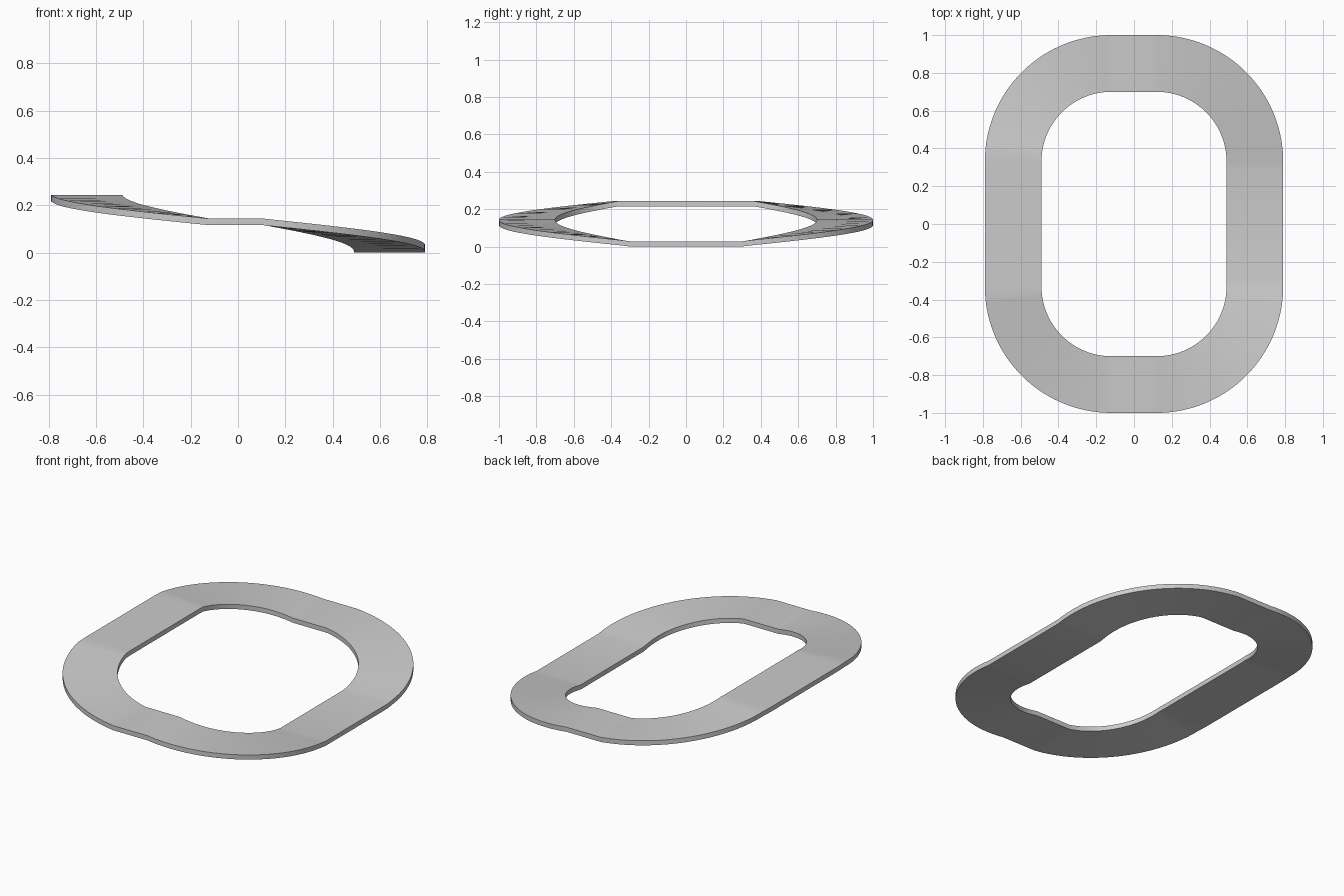
import bpy, bmesh
from math import sin, cos, pi, radians

if "Cube" in bpy.data.objects:
    bpy.data.objects.remove(bpy.data.objects["Cube"])

CX, CY = 0.12, 0.33          # corner arc centres
R_IN, R_OUT, THICK = 0.37, 0.67, 0.028
Z_LOW, Z_MID, Z_HIGH = 0.0, 0.117, 0.215
N = 32                       # steps per corner
R_MID = (R_IN + R_OUT) / 2


def station(cx, cy, a, z):
    # one cross-section of the band: arc centre, outward angle, height
    return (cx, cy, a, z)


# back half of the loop, from right side to left side
half = [station(CX, 0.295, 0, Z_LOW)]
pre, arc, post = CY - 0.295, R_MID * pi / 2, CX - 0.10
total = pre + arc + post
for i in range(N + 1):       # right corner, rising to the middle
    t = i / N
    half.append(station(CX, CY, t * pi / 2, Z_LOW + (Z_MID - Z_LOW) * (pre + t * arc) / total))
half.append(station(0.10, CY, pi / 2, Z_MID))
half.append(station(-CX, CY, pi / 2, Z_MID))
start, end = radians(91), radians(174.5)
for i in range(N + 1):       # left corner, rising to the top
    t = i / N
    half.append(station(-CX, CY, start + t * (end - start), Z_MID + (Z_HIGH - Z_MID) * t))
half.append(station(-CX, CY, pi, Z_HIGH))

# front half is the mirror image in y
loop = half + [(cx, -cy, -a, z) for cx, cy, a, z in reversed(half)]

bm = bmesh.new()
rings = []
for cx, cy, a, z in loop:
    rings.append([bm.verts.new((cx + r * cos(a), cy + r * sin(a), z + h))
                  for r, h in ((R_IN, 0), (R_OUT, 0), (R_OUT, THICK), (R_IN, THICK))])
for i, ring in enumerate(rings):
    nxt = rings[(i + 1) % len(rings)]
    for k in range(4):
        m = (k + 1) % 4
        bm.faces.new((ring[k], ring[m], nxt[m], nxt[k]))
bmesh.ops.recalc_face_normals(bm, faces=bm.faces)

mesh = bpy.data.meshes.new("ramped_ring")
bm.to_mesh(mesh)
bm.free()
ring_obj = bpy.data.objects.new("ramped_ring", mesh)
bpy.context.collection.objects.link(ring_obj)
bpy.context.view_layer.objects.active = ring_obj
ring_obj.select_set(True)
bpy.ops.object.shade_smooth_by_angle(angle=radians(30))
